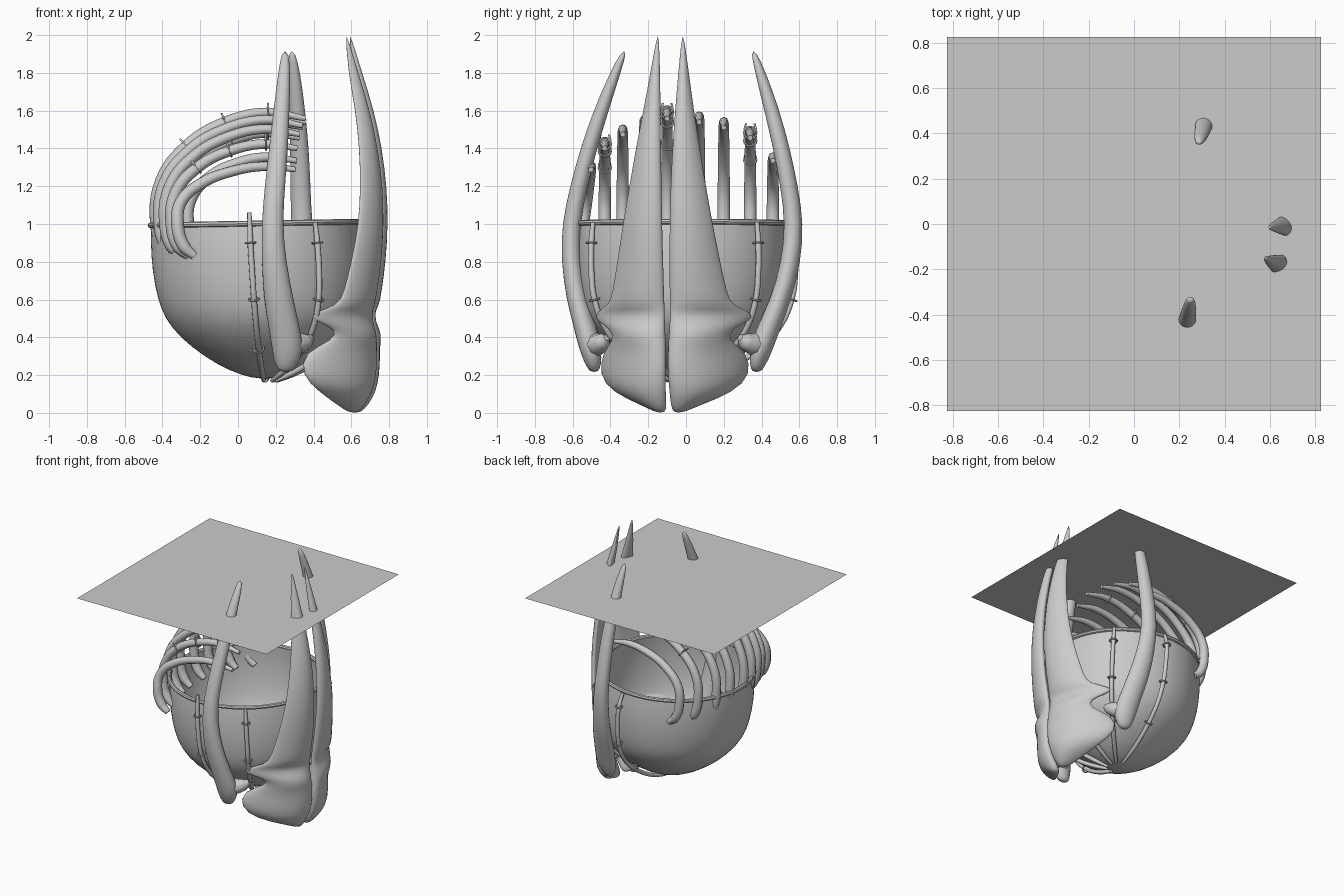
import bpy, bmesh
from math import sin, cos, pi, radians
from mathutils import Vector

if "Cube" in bpy.data.objects:
    bpy.data.objects.remove(bpy.data.objects["Cube"])

ROT = radians(8)  # the model's mirror axis is turned 8 degrees


def mirror(p):
    dx, dy = p[0] - 0.1, p[1] + 0.015
    u = dx * cos(ROT) - dy * sin(ROT)
    v = -(dx * sin(ROT) + dy * cos(ROT))
    return Vector((0.1 + u * cos(ROT) + v * sin(ROT), -0.015 - u * sin(ROT) + v * cos(ROT), p[2]))


def make_object(name, bm, sub=0):
    bmesh.ops.recalc_face_normals(bm, faces=bm.faces)
    me = bpy.data.meshes.new(name)
    bm.to_mesh(me)
    bm.free()
    for f in me.polygons:
        f.use_smooth = True
    ob = bpy.data.objects.new(name, me)
    bpy.context.collection.objects.link(ob)
    if sub:
        m = ob.modifiers.new("smooth", 'SUBSURF')
        m.levels = m.render_levels = sub
    return ob


def loft(name, rings, first=True, last=True, sub=0):
    bm = bmesh.new()
    vs = [[bm.verts.new(p) for p in r] for r in rings]
    n = len(vs[0])
    for a, b in zip(vs, vs[1:]):
        for i in range(n):
            bm.faces.new((a[i], a[(i + 1) % n], b[(i + 1) % n], b[i]))
    if first:
        bm.faces.new(vs[0])
    if last:
        bm.faces.new(vs[-1])
    return make_object(name, bm, sub)


def tube(name, pts, radii, res=5):
    cu = bpy.data.curves.new(name, 'CURVE')
    cu.dimensions = '3D'
    cu.bevel_depth = 1.0
    cu.bevel_resolution = 2
    cu.resolution_u = res
    cu.use_fill_caps = True
    sp = cu.splines.new('BEZIER')
    sp.bezier_points.add(len(pts) - 1)
    for bp, p, r in zip(sp.bezier_points, pts, radii):
        bp.co = p
        bp.radius = r
        bp.handle_left_type = bp.handle_right_type = 'AUTO'
    ob = bpy.data.objects.new(name, cu)
    bpy.context.collection.objects.link(ob)
    bpy.ops.object.select_all(action='DESELECT')
    ob.select_set(True)
    bpy.context.view_layer.objects.active = ob
    bpy.ops.object.convert(target='MESH')
    bpy.ops.object.shade_smooth_by_angle(angle=radians(50))


def lashing(loc, axis, r):
    rot = Vector(axis).to_track_quat('Z', 'Y').to_euler()
    bpy.ops.mesh.primitive_torus_add(location=loc, rotation=rot, major_radius=r, minor_radius=0.006,
                                     major_segments=14, minor_segments=6)
    bpy.context.object.name = "lashing"
    bpy.ops.object.shade_smooth_by_angle()


# Bowl: thin lathed shell whose centre drifts slightly forward towards the bottom
PROFILE = [(1.0, .55), (.9, .56), (.75, .56), (.6, .54), (.5, .508), (.4, .435), (.3, .315), (.22, .18), (.18, .05)]


def bowl_point(ang, z, off=0.0):
    for (z0, r0), (z1, r1) in zip(PROFILE, PROFILE[1:]):
        if z >= z1:
            break
    r = r0 + (r1 - r0) * max(0, z0 - z) / (z0 - z1) + off
    return Vector((0.09 + 0.06 * (1 - min(z, 1)) + r * cos(ang), -0.02 + r * sin(ang), z))


loft("bowl", [[bowl_point(2 * pi * i / 48, z) for i in range(48)] for z, _ in PROFILE], False, True, 1)

# Rim hoop
bpy.ops.mesh.primitive_torus_add(location=(0.09, -0.02, 1.003), rotation=(0, radians(-1), 0), major_radius=0.553,
                                 minor_radius=0.015, major_segments=64, minor_segments=8)
bpy.context.object.name = "rim_hoop"
bpy.ops.object.shade_smooth_by_angle()

# Poles running down the bowl, tied with cord; the two under the big tusks are short
for deg, top in ((-93, 1.06), (-56, 1.01), (-28, .5), (12, .5), (44, 1.01), (82, 1.0)):
    a = radians(deg)
    off = 0.045 if deg == 82 else 0.02
    zs = [top] + [z for z in (.9, .75, .6, .45, .34, .26, .21) if z < top]
    pts = [bowl_point(a, z, off if z < .99 else 0.02) for z in zs]
    pts.append(bowl_point(a, .18, .02) + Vector((0, 0, -0.01)))
    tube("bowl_pole", pts, [.012] + [.016] * (len(pts) - 2) + [.01])
    for i in range(1, len(pts) - 2, 2):
        lashing(pts[i], pts[i + 1] - pts[i - 1], 0.026)

# Large front tusks with hook and foot: z, ridge (x, y), outer edge (x, y), half thickness
MAIN = [(2.0, .575, -.145, .57, -.152, .004), (1.8, .63, -.142, .585, -.185, .022),
        (1.6, .685, -.138, .625, -.225, .03), (1.4, .725, -.134, .645, -.265, .034),
        (1.2, .75, -.13, .65, -.30, .036), (1.0, .755, -.126, .64, -.335, .038),
        (.8, .745, -.12, .60, -.365, .04), (.64, .72, -.115, .56, -.39, .042),
        (.565, .71, -.112, .53, -.41, .042), (.53, .71, -.11, .37, -.49, .042), (.485, .71, -.11, .40, -.475, .045),
        (.445, .71, -.11, .52, -.40, .05), (.385, .72, -.11, .51, -.38, .06),
        (.325, .735, -.11, .34, -.44, .062), (.2, .73, -.11, .33, -.46, .065),
        (.11, .70, -.11, .43, -.39, .06), (.04, .66, -.11, .53, -.23, .045), (0.0, .63, -.115, .59, -.15, .02)]


def main_ring(z, px, py, qx, qy, t, n=16):
    p, q = Vector((px, py, z)), Vector((qx, qy, z))
    mid, half = (p + q) / 2, (q - p) / 2
    nrm = Vector((half.y, -half.x, 0)).normalized()
    if nrm.x < 0:
        nrm = -nrm
    bow = min(half.length * .15, .03)
    ring = []
    for i in range(n):
        s, c = sin(2 * pi * i / n), cos(2 * pi * i / n)
        # thicker at the inner ridge, bowed around the bowl
        ring.append(mid + half * s + nrm * (c * t * (1 - .3 * s) + bow * (1 - s * s)))
    return ring


rings = [main_ring(*r) for r in MAIN]
for tag, fn in (("left", Vector), ("right", mirror)):
    loft("front_tusk_" + tag, [[fn(p) for p in r] for r in rings], sub=1)

# Slim side tusks: z, centre (x, y), half widths (x, y)
SIDE = [(1.92, .25, -.325, .018, .014), (1.8, .245, -.375, .034, .03), (1.6, .23, -.45, .044, .042),
        (1.4, .215, -.515, .052, .046), (1.2, .195, -.568, .056, .048), (1.0, .18, -.61, .058, .05),
        (.8, .19, -.61, .067, .053), (.6, .215, -.58, .082, .056), (.45, .245, -.53, .085, .066),
        (.33, .265, -.505, .088, .062), (.25, .255, -.49, .06, .042), (.215, .25, -.485, .03, .022)]


def other_side(p):
    m = mirror(p)
    return m + Vector((-.045 * (p[2] - .9), .04 + .08 * (p[2] - 1.0), 0))


def side_ring(z, x, y, a, b, n=12):
    return [(x + a * cos(2 * pi * i / n), y + b * sin(2 * pi * i / n), z) for i in range(n)]


knob = [(.27, -.49, .36), (.32, -.465, .365), (.36, -.44, .38), (.39, -.42, .40)]
for tag, fn in (("left", Vector), ("right", other_side)):
    loft("side_tusk_" + tag, [[fn(p) for p in side_ring(*r)] for r in SIDE], sub=1)
    tube("side_tusk_knob_" + tag, [fn(p) for p in knob], [.07, .058, .045, .018])

# Arching ribs along the back of the rim: y position, peak height
RIBS = [(-.50, 1.31), (-.43, 1.43), (-.335, 1.51), (-.22, 1.56), (-.10, 1.60), (.07, 1.58), (.20, 1.55),
        (.34, 1.49), (.46, 1.36)]
for k, (y, top) in enumerate(RIBS):
    x0 = -.435 + (.46 if y < 0 else .8) * y * y
    h = top - 1.0
    L = .37 - .13 * abs(y) - x0
    shape = [(.09, -.17), (.035, -.12), (0.0, 0.0), (.03 * L, .38 * h), (.2 * L, .69 * h), (.46 * L, .9 * h),
             (.75 * L, .985 * h), (L, .93 * h)]
    lean = -.045 if k == 0 else 0
    pts = [Vector((x0 + dx, y + lean * max(0, 1 - max(dz, 0) / h), 1.0 + dz)) for dx, dz in shape]
    tube("rib", pts, [.022, .034, .034, .032, .03, .028, .025, .014], 6)
    # cords tied on some ribs, with loose ends
    if k in (1, 4, 7):
        for i in (4, 5, 6):
            d = pts[i + 1] - pts[i - 1]
            lashing(pts[i], d, .032)
            up = Vector((-d.z, 0, d.x)).normalized()
            for s in (-1, 1):
                tube("cord_end", [pts[i] + up * .02 + Vector((0, .03 * s, 0)),
                                  pts[i] + up * .05 + Vector((0, .022 * s, 0))], [.006, .005], 2)

# Flat square sheet pierced by the tusk tips
bpy.ops.mesh.primitive_plane_add(size=1.65, location=(0, 0, 1.675))
bpy.context.object.name = "flat_sheet"
